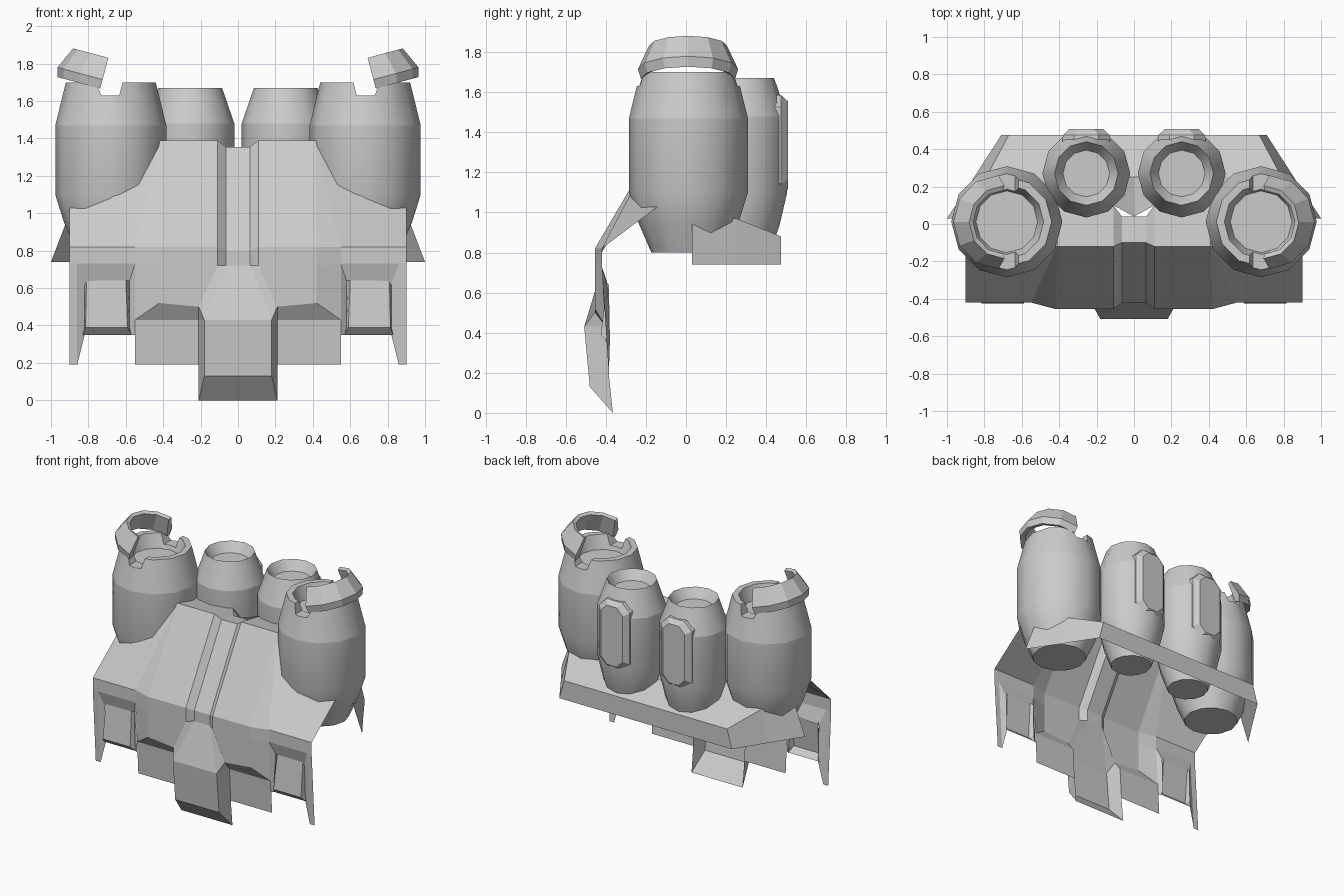
import bpy, bmesh
from math import pi, cos, sin, radians
from mathutils import Matrix

if "Cube" in bpy.data.objects:
    bpy.data.objects.remove(bpy.data.objects["Cube"])


def finish(name, bm, mirror=True):
    bmesh.ops.remove_doubles(bm, verts=bm.verts, dist=1e-4)
    bmesh.ops.dissolve_degenerate(bm, edges=bm.edges, dist=1e-4)
    me = bpy.data.meshes.new(name)
    bm.to_mesh(me)
    bm.free()
    ob = bpy.data.objects.new(name, me)
    bpy.context.collection.objects.link(ob)
    if mirror:
        ob.modifiers.new("Mirror", 'MIRROR')
    return ob


def sheet(name, *grids):
    """Quad grids of points; rows run downwards, columns to the right as seen from outside."""
    bm = bmesh.new()
    for rows in grids:
        g = [[bm.verts.new(p) for p in r] for r in rows]
        for a, b in zip(g, g[1:]):
            for j in range(len(a) - 1):
                bm.faces.new((a[j], b[j], b[j + 1], a[j + 1]))
    return finish(name, bm)


def lathe(name, profile, loc, sharp, sides=12):
    """Closed turned body; sharp = heights whose rings stay creased."""
    bm = bmesh.new()
    rings = [[bm.verts.new((loc[0] + r * cos(2 * pi * k / sides),
                            loc[1] + r * sin(2 * pi * k / sides), z))
              for k in range(sides)] for r, z in profile]
    for a, b in zip(rings, rings[1:]):
        for k in range(sides):
            n = (k + 1) % sides
            bm.faces.new((a[k], a[n], b[n], b[k])).smooth = True
    bm.faces.new(rings[0][::-1])
    bm.faces.new(rings[-1])
    bm.normal_update()
    for e in bm.edges:
        z0, z1 = (v.co.z for v in e.verts)
        if abs(z0 - z1) < 1e-5 and any(abs(z0 - s) < 1e-4 for s in sharp):
            e.smooth = False
    return finish(name, bm)


# Large outer tanks with two notches in the rim
big = lathe("outer_tank", [(.185, .8), (.25, .95), (.297, 1.1), (.297, 1.47), (.24, 1.70),
                           (.197, 1.70), (.165, 1.60)], (.68, .012), (.8, 1.47, 1.70, 1.60))
bm = bmesh.new()
outline = [(.635, 1.63), (.73, 1.63), (.785, 1.75), (.605, 1.75)]
f = bm.faces.new([bm.verts.new((x, -.4, z)) for x, z in outline])
ext = bmesh.ops.extrude_face_region(bm, geom=[f])
bmesh.ops.translate(bm, vec=(0, .8, 0), verts=[v for v in ext["geom"] if isinstance(v, bmesh.types.BMVert)])
bmesh.ops.recalc_face_normals(bm, faces=bm.faces)
cutter = finish("notch_cutter", bm, mirror=False)
cutter.hide_render = True
cutter.hide_set(True)
cut = big.modifiers.new("Notch", 'BOOLEAN')
cut.operation, cut.object, cut.solver = 'DIFFERENCE', cutter, 'EXACT'
big.modifiers.move(1, 0)

# Small rear tanks
lathe("rear_tank", [(.14, .78), (.195, .93), (.235, 1.1), (.235, 1.48), (.17, 1.67),
                    (.125, 1.60)], (.255, .27), (.78, 1.48, 1.67, 1.60))

# Floating half collars above the outer tanks, tilted outwards
bm = bmesh.new()
prof = [(.25, 0), (.195, .12), (.17, .11), (.2, -.035), (.235, -.05)]
arcs = [[bm.verts.new((r * cos(a), r * sin(a), z)) for r, z in prof]
        for a in (radians(30 * k - 90) for k in range(7))]
for a, b in zip(arcs, arcs[1:]):
    for j in range(5):
        bm.faces.new((a[j], b[j], b[(j + 1) % 5], a[(j + 1) % 5]))
bm.faces.new(arcs[0])
bm.faces.new(arcs[-1][::-1])
bmesh.ops.recalc_face_normals(bm, faces=bm.faces)
bm.transform(Matrix.Translation((.724, .01, 1.715)) @ Matrix.Rotation(radians(-15), 4, 'Y'))
finish("tank_collar", bm)

# Bevelled octagonal plates on the back of the rear tanks
bm = bmesh.new()


def octagon(w, h, c, y):
    pts = [(w, h - c), (w - c, h), (c - w, h), (-w, h - c), (-w, c - h), (c - w, -h), (w - c, -h), (w, c - h)]
    return [bm.verts.new((.255 + x, y, 1.335 + z)) for x, z in pts]


loops = [octagon(.13, .255, .06, .42), octagon(.125, .25, .06, .475), octagon(.09, .22, .05, .508)]
for a, b in zip(loops, loops[1:]):
    for k in range(8):
        bm.faces.new((a[k], a[(k + 1) % 8], b[(k + 1) % 8], b[k]))
bm.faces.new(loops[0])
bm.faces.new(loops[-1])
bmesh.ops.recalc_face_normals(bm, faces=bm.faces)
finish("rear_plate", bm)

# Front cowl: centre panel with skirt, and the swept outer panel
sheet("front_cowl",
      [[(.11, -.12, 1.39), (.41, -.12, 1.39), (.41, -.12, 1.39)],
       [(.11, -.455, .82), (.42, -.455, .82), (.55, -.42, .82)],
       [(.11, -.455, .72), (.42, -.455, .72), (.55, -.42, .73)],
       [(.21, -.455, .50), (.42, -.455, .52), (.55, -.40, .43)],
       [(.21, -.40, .43), (.55, -.40, .43), (.55, -.40, .43)],
       [(.21, -.385, .19), (.55, -.385, .19), (.55, -.385, .19)]],
      [[(.41, -.12, 1.39), (.9, -.14, 1.03)],
       [(.55, -.42, .82), (.9, -.42, .82)],
       [(.55, -.42, .73), (.9, -.42, .73)]])

# Central groove running down into the protruding tongue
sheet("centre_spine",
      [[(0, .04, 1.33), (.065, .04, 1.33), (.11, .1, 1.35)],
       [(0, -.10, 1.355), (.065, -.10, 1.355), (.11, -.12, 1.39)],
       [(0, -.42, .80), (.065, -.42, .80), (.11, -.455, .82)],
       [(0, -.42, .72), (.065, -.42, .72), (.11, -.455, .72)],
       [(0, -.508, .43), (.18, -.508, .43), (.21, -.455, .50)],
       [(0, -.508, .43), (.18, -.508, .43), (.21, -.40, .43)],
       [(0, -.48, .13), (.18, -.48, .13), (.21, -.385, .19)],
       [(0, -.365, 0), (.21, -.365, 0), (.21, -.365, 0)]])

# Side legs and recess around the pods
sheet("side_leg",
      [[(.82, -.39, .62), (.86, -.42, .73), (.9, -.42, .73)],
       [(.82, -.38, .35), (.86, -.385, .19), (.9, -.385, .19)]],
      [[(.55, -.42, .73), (.86, -.42, .73)], [(.58, -.39, .64), (.82, -.39, .62)]],
      [[(.55, -.42, .73), (.58, -.39, .64)], [(.55, -.40, .35), (.58, -.38, .35)]])
sheet("front_pod",
      [[(.58, -.385, .64), (.60, -.395, .64), (.81, -.395, .64), (.82, -.385, .64)],
       [(.58, -.38, .39), (.59, -.425, .39), (.815, -.425, .39), (.82, -.38, .39)],
       [(.57, -.38, .35), (.57, -.385, .35), (.83, -.385, .35), (.83, -.38, .35)]])

# Upper deck behind the cowl, and the band around its rear edge
sheet("rear_deck",
      [[(0, .475, .88), (.11, .475, .88), (.41, .475, .88), (.67, .475, .88)],
       [(0, .25, .97), (.11, .25, .97), (.41, .25, .97), (.79, .25, .97)],
       [(0, .04, 1.33), (.11, .1, 1.35), (.41, .1, 1.35), (.9, .03, 1.0)]],
      [[(.11, .1, 1.35), (.41, .1, 1.35), (.9, .03, 1.0)],
       [(.11, -.12, 1.39), (.41, -.12, 1.39), (.9, -.14, 1.03)]])
sheet("rear_band",
      [[(.9, .03, 1.0), (.79, .25, .97), (.67, .475, .88), (0, .475, .88)],
       [(1.0, .03, .74), (.855, .25, .74), (.71, .475, .74), (0, .475, .74)]])
